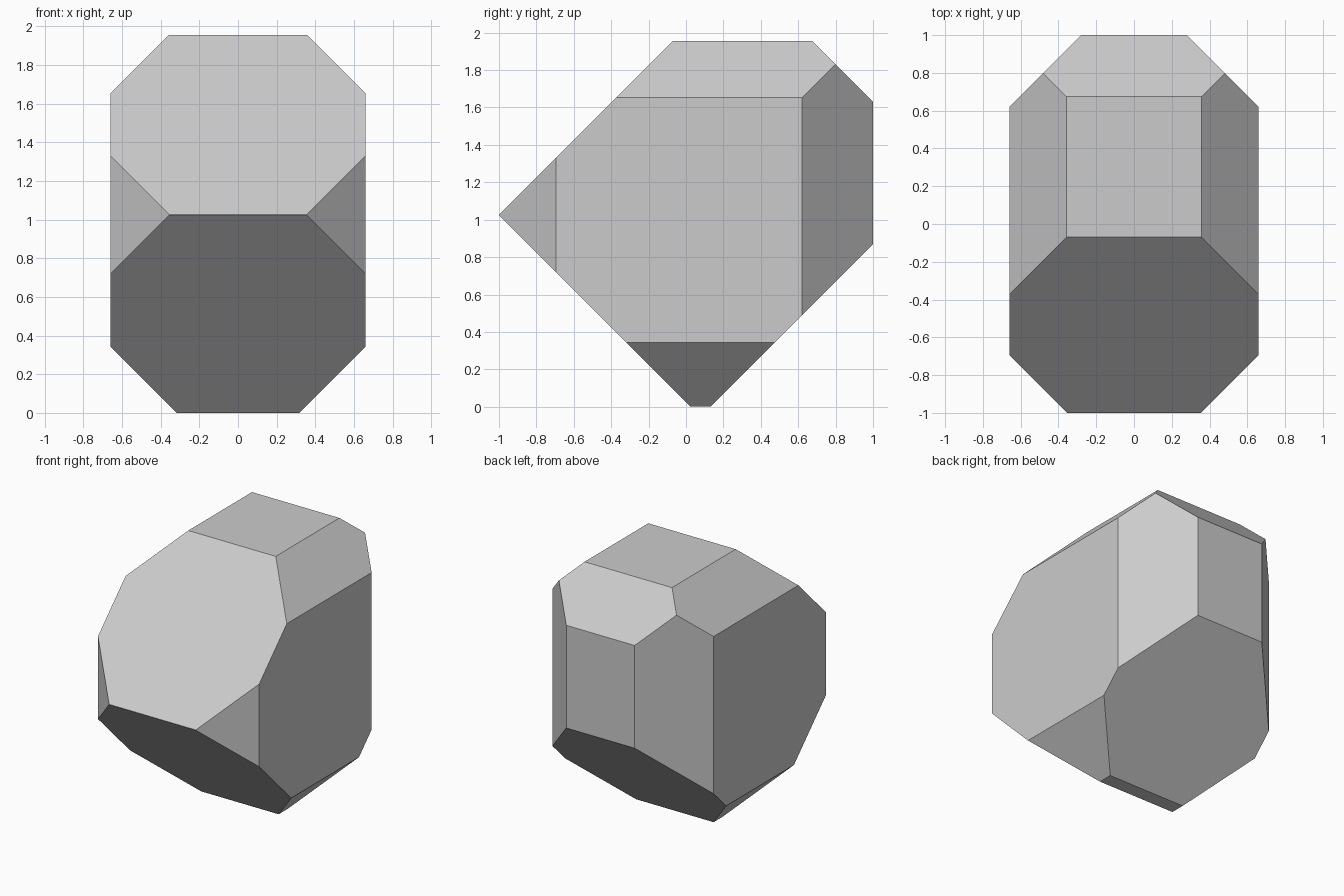
import bpy, bmesh
from mathutils import Vector

if "Cube" in bpy.data.objects:
    bpy.data.objects.remove(bpy.data.objects["Cube"])

# Block before cutting: width 1.32, depth 2, height 1.955
HALF_W, HEIGHT = 0.66, 1.955
bm = bmesh.new()
bmesh.ops.create_cube(bm, size=1)
for v in bm.verts:
    v.co = Vector((v.co.x * 2 * HALF_W, v.co.y * 2, (v.co.z + 0.5) * HEIGHT))


def cut(normal, offset):
    """Slice off everything beyond the plane normal . p = offset and cap it."""
    n = Vector(normal)
    res = bmesh.ops.bisect_plane(
        bm, geom=bm.verts[:] + bm.edges[:] + bm.faces[:], dist=1e-5,
        plane_co=n * offset / n.length_squared, plane_no=n, clear_outer=True)
    edges = [g for g in res["geom_cut"] if isinstance(g, bmesh.types.BMEdge)]
    bmesh.ops.edgeloop_fill(bm, edges=edges)


# Large sloping facets, front and back
cut((0, -1, 1), 2.025)
cut((0, -1, -1), -0.023)
cut((0, 1, -1), 0.13)
cut((0, 1, 1), 2.63)

# Mirrored side facets: top, bottom, back corner, front corner
for s in (-1, 1):
    cut((s, 0, 1), 2.313)
    cut((s, 0, -1), 0.317)
    cut((s, 1, 0), 1.28)
    cut((s, -1, 0), 1.355)

bmesh.ops.remove_doubles(bm, verts=bm.verts[:], dist=1e-4)
bmesh.ops.recalc_face_normals(bm, faces=bm.faces[:])
mesh = bpy.data.meshes.new("faceted_crystal")
bm.to_mesh(mesh)
bm.free()
bpy.context.collection.objects.link(bpy.data.objects.new("faceted_crystal", mesh))
